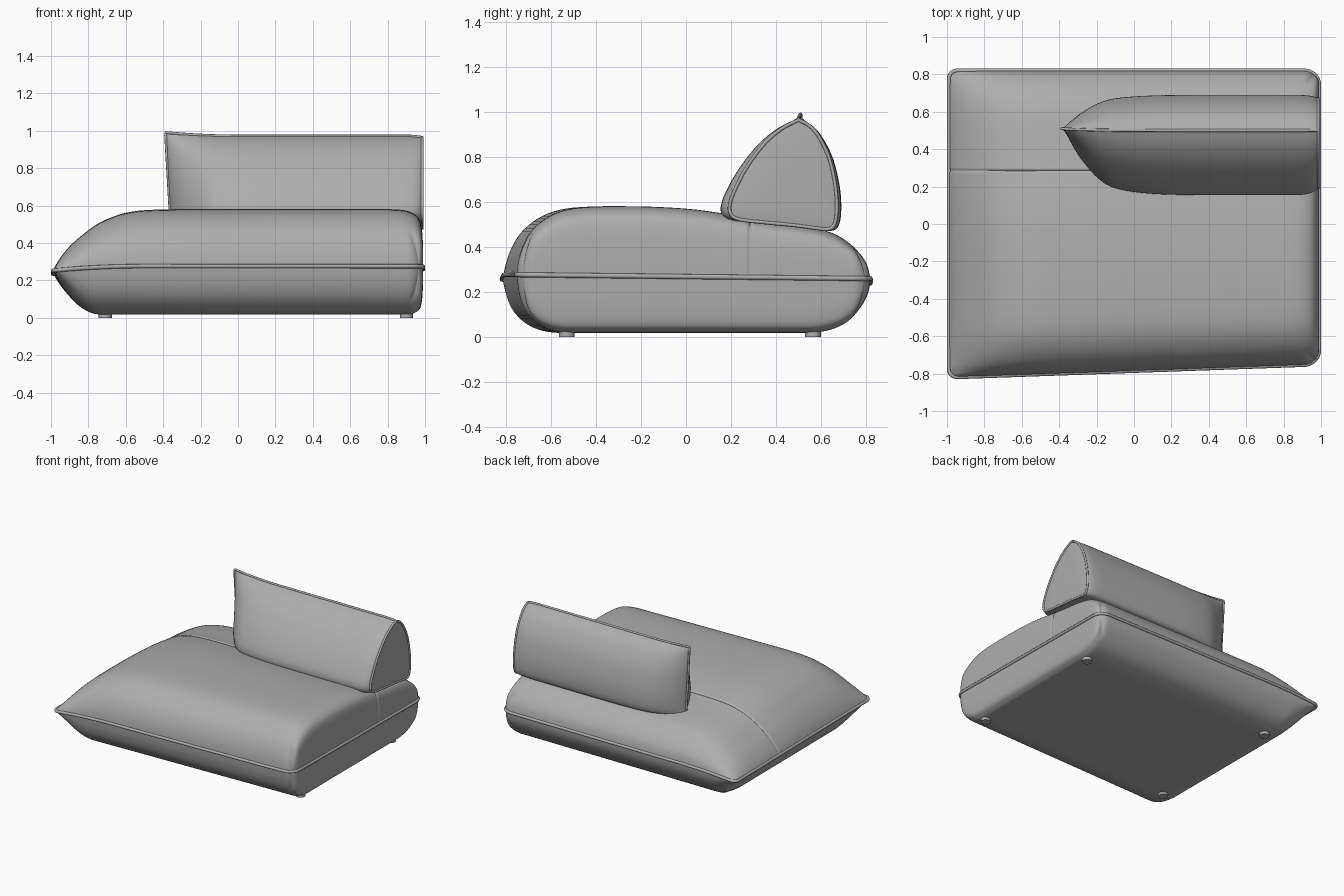
import bpy, bmesh, math

if "Cube" in bpy.data.objects:
    bpy.data.objects.remove(bpy.data.objects["Cube"])

fabric = bpy.data.materials.new("grey_fabric")
fabric.diffuse_color = (0.42, 0.42, 0.42, 1)
fabric.use_nodes = True
fabric.node_tree.nodes["Principled BSDF"].inputs["Base Color"].default_value = fabric.diffuse_color


def clamp(v):
    return max(0.0, min(1.0, v))


def smooth_path(pts, n=4):
    """Points on a smooth curve through a few 2D control points."""
    out = []
    for i in range(len(pts) - 1):
        p1, p2 = pts[i], pts[i + 1]
        p0 = pts[i - 1] if i else p1
        p3 = pts[i + 2] if i + 2 < len(pts) else p2
        for k in range(n):
            t = k / n
            out.append(tuple(
                b + 0.5 * t * (c - a + t * (2*a - 5*b + 4*c - d + t * (3*(b - c) + d - a)))
                for a, b, c, d in zip(p0, p1, p2, p3)))
    return out + [pts[-1]]


def make_mesh(name, verts, faces, angle=40, recalc=False):
    me = bpy.data.meshes.new(name)
    me.from_pydata(verts, [], faces)
    if recalc:
        bm = bmesh.new()
        bm.from_mesh(me)
        bmesh.ops.recalc_face_normals(bm, faces=bm.faces)
        bm.to_mesh(me)
        bm.free()
    me.materials.append(fabric)
    ob = bpy.data.objects.new(name, me)
    bpy.context.collection.objects.link(ob)
    bpy.ops.object.select_all(action='DESELECT')
    ob.select_set(True)
    bpy.context.view_layer.objects.active = ob
    bpy.ops.object.shade_smooth_by_angle(angle=math.radians(angle))
    return ob


def make_piping(name, pts, radius, cyclic):
    """Round cord swept along a path."""
    cu = bpy.data.curves.new(name, 'CURVE')
    cu.dimensions = '3D'
    cu.bevel_depth = radius
    cu.bevel_resolution = 2
    cu.use_fill_caps = True
    sp = cu.splines.new('POLY')
    sp.points.add(len(pts) - 1)
    for p, co in zip(sp.points, pts):
        p.co = (*co, 1)
    sp.use_cyclic_u = cyclic
    cu.materials.append(fabric)
    ob = bpy.data.objects.new(name, cu)
    bpy.context.collection.objects.link(ob)
    bpy.ops.object.select_all(action='DESELECT')
    ob.select_set(True)
    bpy.context.view_layer.objects.active = ob
    bpy.ops.object.convert(target='MESH')
    bpy.ops.object.shade_smooth_by_angle(angle=math.radians(60))


# ---- seat cushion: two pillow shells meeting at a seam ----
X0, X1, Y0, Y1 = -0.99, 0.99, -0.75, 0.82


def warp(x, y):
    """Round the plan corners and slant the front edge."""
    for sx, cx in ((-1, X0), (1, X1)):
        for sy, cy in ((-1, Y0), (1, Y1)):
            r = 0.045 if sx < 0 else 0.08
            dx, dy = sx * (x - cx) + r, sy * (y - cy) + r
            if dx > 0 and dy > 0:
                f = max(dx, dy) / math.hypot(dx, dy)
                x, y = cx + sx * (dx * f - r), cy + sy * (dy * f - r)
    if y < 0:
        y *= 1 + 0.047 * (1 - x)
    return x, y


def seam_z(x, y):
    return 0.277 - 0.018 * (y + 0.82) / 1.64 - 0.025 * clamp((-x - 0.5) / 0.5) ** 2


top_x = [(-.99, 0), (-.96, .18), (-.9, .41), (-.82, .62), (-.73, .8), (-.6, .94), (-.45, .99),
         (-.2, 1), (.2, 1), (.6, 1), (.8, 1), (.88, .985), (.93, .94), (.965, .85),
         (.982, .68), (.989, .38), (.99, 0)]
top_y = [(-.75, 0), (-.742, .2), (-.723, .4), (-.685, .62), (-.62, .81), (-.53, .94),
         (-.4, .99), (-.2, 1), (0, .975), (.15, .92), (.24, .87), (.275, .85), (.285, .825),
         (.295, .845), (.33, .825), (.42, .785), (.54, .735), (.65, .65), (.72, .52),
         (.77, .37), (.805, .2), (.82, 0)]
low_x = [(-.99, 0), (-.95, .3), (-.9, .58), (-.85, .8), (-.78, .97), (-.7, 1), (-.5, 1), (0, 1),
         (.5, 1), (.8, 1), (.91, 1), (.95, .95), (.975, .85), (.986, .6), (.989, .3), (.99, 0)]
low_y = [(-.75, 0), (-.74, .3), (-.715, .58), (-.67, .8), (-.61, .94), (-.53, 1), (-.4, 1),
         (0, 1), (.4, 1), (.56, 1), (.66, .92), (.73, .75), (.78, .5), (.81, .25), (.82, 0)]


def seat_shell(name, px, py, upper):
    px, py = smooth_path(px), smooth_path(py)
    ny = len(py)
    verts, faces = [], []
    for x, hx in px:
        for y, hy in py:
            h = clamp(hx) * clamp(hy)
            wx, wy = warp(x, y)
            s = seam_z(wx, wy)
            if upper and abs(y - 0.285) < 0.006:   # stitched crease on the ends
                wx *= 0.996
            verts.append((wx, wy, s + 0.31 * h if upper else s - (s - 0.018) * h))
    for i in range(len(px) - 1):
        for j in range(ny - 1):
            f = (i*ny + j, (i+1)*ny + j, (i+1)*ny + j + 1, i*ny + j + 1)
            faces.append(f if upper else f[::-1])
    make_mesh(name, verts, faces, 50)


seat_shell("seat_top", top_x, top_y, True)
seat_shell("seat_bottom", low_x, low_y, False)

# piping around the seat seam
corners = [(X0, Y0), (X1, Y0), (X1, Y1), (X0, Y1)]
loop = []
for k in range(4):
    (ax, ay), (bx, by) = corners[k], corners[(k + 1) % 4]
    for i in range(80):
        t = (1 - math.cos(math.pi * i / 80)) / 2
        x, y = warp(ax + (bx - ax) * t, ay + (by - ay) * t)
        loop.append((x, y, seam_z(x, y)))
make_piping("seat_piping", loop, 0.011, True)

# ---- back cushion: wedge section, pinched at the left, flat panel at the right ----
section = smooth_path([(.5, .972), (.42, .935), (.33, .865), (.24, .755), (.18, .65), (.155, .58),
                       (.165, .535), (.21, .515), (.32, .503), (.47, .49), (.58, .477), (.64, .471),
                       (.675, .487), (.69, .55), (.685, .66), (.655, .79), (.605, .89),
                       (.555, .945), (.5, .972)])[:-1]
stations = smooth_path([(-.385, .02), (-.37, .14), (-.34, .3), (-.29, .5), (-.2, .76), (-.1, .9),
                        (.1, .98), (.4, 1), (.7, 1), (.85, 1), (.92, .985), (.96, .95),
                        (.985, .89)])


def back_point(x, w, y, z):
    up = (z - 0.47) / 0.5
    left = clamp(-x / 0.38)
    squash = 1 - 0.03 * clamp((x - 0.9) / 0.085) ** 2
    return (x + 0.03 * (1 - up) * left, 0.51 + (y - 0.51) * w,
            0.72 + (z - 0.72) * squash + 0.018 * up * left ** 2)


rings = [[back_point(x, w, y, z) for y, z in section] for x, w in stations]
panel_edge = rings[-1]
for x, s in ((.987, .94), (.99, .75), (.992, .4)):
    rings.append([(x, .48 + (p[1] - .48) * s, .68 + (p[2] - .68) * s) for p in panel_edge])
n = len(section)
verts = [p for r in rings for p in r]
faces = [(i*n + j, i*n + (j+1) % n, (i+1)*n + (j+1) % n, (i+1)*n + j)
         for i in range(len(rings) - 1) for j in range(n)]
faces += [tuple(range(n)), tuple(range(len(verts) - n, len(verts)))]
make_mesh("back_cushion", verts, faces, 40, True)

# piping up the pinched end, along the ridge, and around the end panel
rise = [back_point(-.387, 0, .51, .5 + .46 * k / 12) for k in range(13)]
make_piping("back_ridge_piping", rise + [r[0] for r in rings[:len(stations)]], 0.008, False)
make_piping("back_panel_piping", panel_edge, 0.008, True)

# ---- feet ----
for x in (-.71, .9):
    for y in (-.53, .565):
        bpy.ops.mesh.primitive_cylinder_add(vertices=24, radius=0.035, depth=0.03,
                                            location=(x, y, 0.015))
        foot = bpy.context.object
        foot.name = "foot"
        foot.data.materials.append(fabric)
        bpy.ops.object.shade_smooth_by_angle(angle=math.radians(40))
